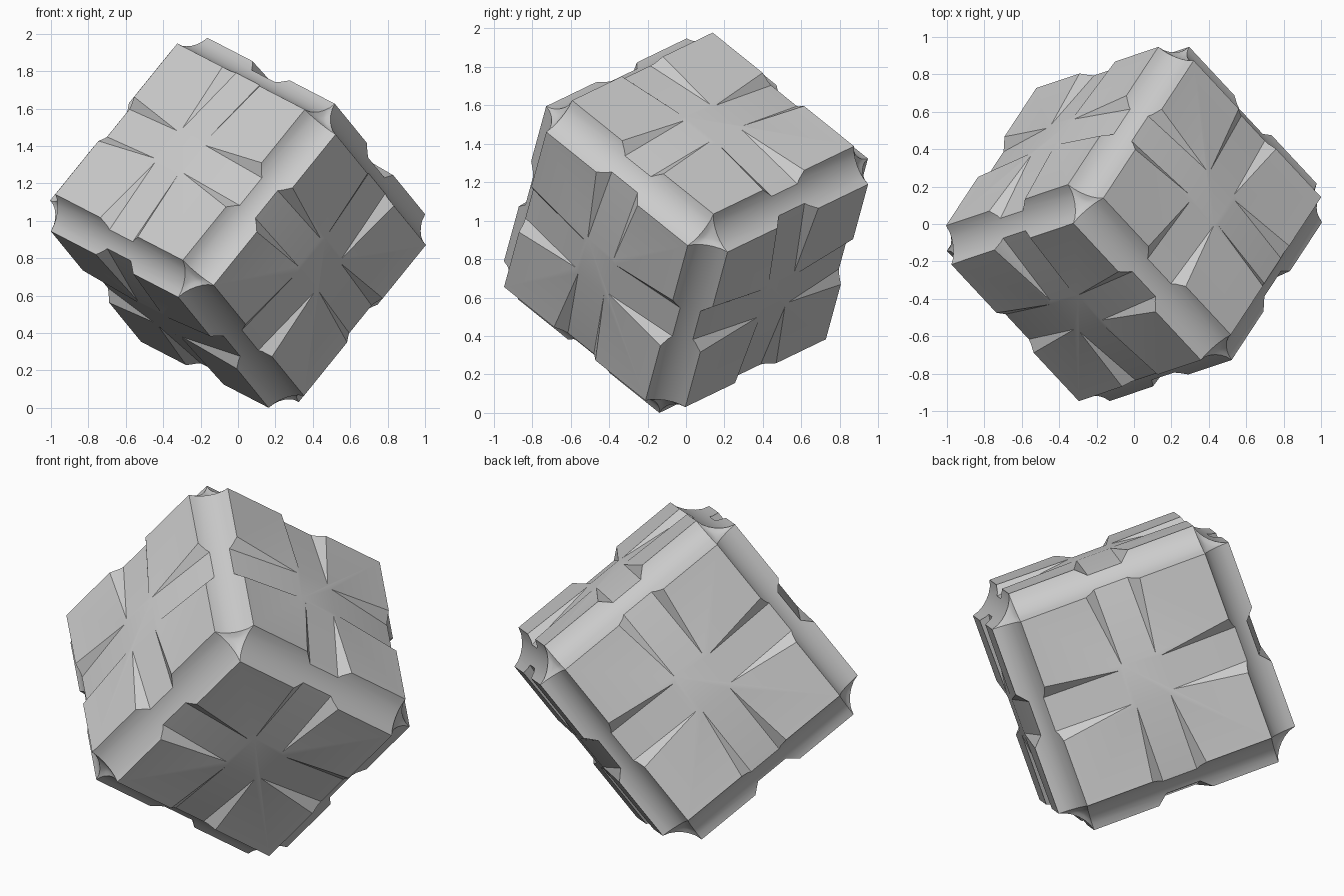
import bpy, bmesh, math
from mathutils import Matrix, Vector

cube = bpy.data.objects.get("Cube")
if cube:
    bpy.data.objects.remove(cube, do_unlink=True)

HALF = 0.68        # centre to face plane
COVE = 0.15        # width of the scooped edges
CENTRE = Vector((0, 0, 0.985))

grey = bpy.data.materials.new("stone_grey")
grey.use_nodes = True
grey.diffuse_color = (0.6, 0.6, 0.6, 1)
grey.node_tree.nodes["Principled BSDF"].inputs["Base Color"].default_value = (0.6, 0.6, 0.6, 1)


def mesh_object(name, bm):
    mesh = bpy.data.meshes.new(name)
    bmesh.ops.recalc_face_normals(bm, faces=bm.faces)
    bm.to_mesh(mesh)
    bm.free()
    obj = bpy.data.objects.new(name, mesh)
    bpy.context.collection.objects.link(obj)
    mesh.materials.append(grey)
    return obj


# Block with concave edges
bm = bmesh.new()
bmesh.ops.create_cube(bm, size=2 * HALF)
bmesh.ops.bevel(bm, geom=bm.edges[:], offset=COVE, offset_type='OFFSET',
                segments=6, profile=0.13, affect='EDGES')
block = mesh_object("carved_block", bm)


# Tapered groove: starts at nothing near the face centre, deepens and widens outwards
def add_groove(bm, matrix):
    start, end, floor = 0.12, 0.85, 0.097
    grow = (end - start) / 0.41
    depth, flare, lift = 0.05 * grow, 0.058 * grow, 0.05
    points = []
    for side in (-1, 1):
        points += [(start, side * floor, HALF), (start, side * floor, HALF + lift),
                   (end, side * floor, HALF - depth),
                   (end, side * (floor + flare), HALF),
                   (end, side * (floor + flare), HALF + lift)]
    verts = [bm.verts.new(matrix @ Vector(p)) for p in points]
    hull = bmesh.ops.convex_hull(bm, input=verts)
    bmesh.ops.delete(bm, geom=hull["geom_interior"], context='VERTS')


# A cross of four grooves on each of the six faces
turns = [Matrix.Rotation(math.radians(a), 4, 'X') for a in (0, 90, 180, 270)]
turns += [Matrix.Rotation(math.radians(a), 4, 'Y') for a in (90, -90)]
for turn in turns:
    bm = bmesh.new()
    for k in range(4):
        add_groove(bm, turn @ Matrix.Rotation(k * math.pi / 2, 4, 'Z'))
    cutter = mesh_object("groove_cutter", bm)
    cutter.hide_render = True
    mod = block.modifiers.new("groove", 'BOOLEAN')
    mod.operation = 'DIFFERENCE'
    mod.solver = 'EXACT'
    mod.object = cutter
    bpy.context.view_layer.objects.active = block
    bpy.ops.object.modifier_apply(modifier=mod.name)
    bpy.data.objects.remove(cutter, do_unlink=True)

# Tumbled pose, resting on one corner
u = Vector((0.615, 0.207, 0.76)).normalized()
v = Vector((0.635, -0.69, -0.34))
v = (v - u * v.dot(u)).normalized()
w = u.cross(v)
pose = Matrix((u, v, w)).transposed().to_4x4()
block.data.transform(Matrix.Translation(CENTRE) @ pose)
block.data.transform(Matrix.Translation((0, 0, -min(p.co.z for p in block.data.vertices))))

bpy.ops.object.select_all(action='DESELECT')
block.select_set(True)
bpy.context.view_layer.objects.active = block
bpy.ops.object.shade_smooth_by_angle(angle=math.radians(20))
